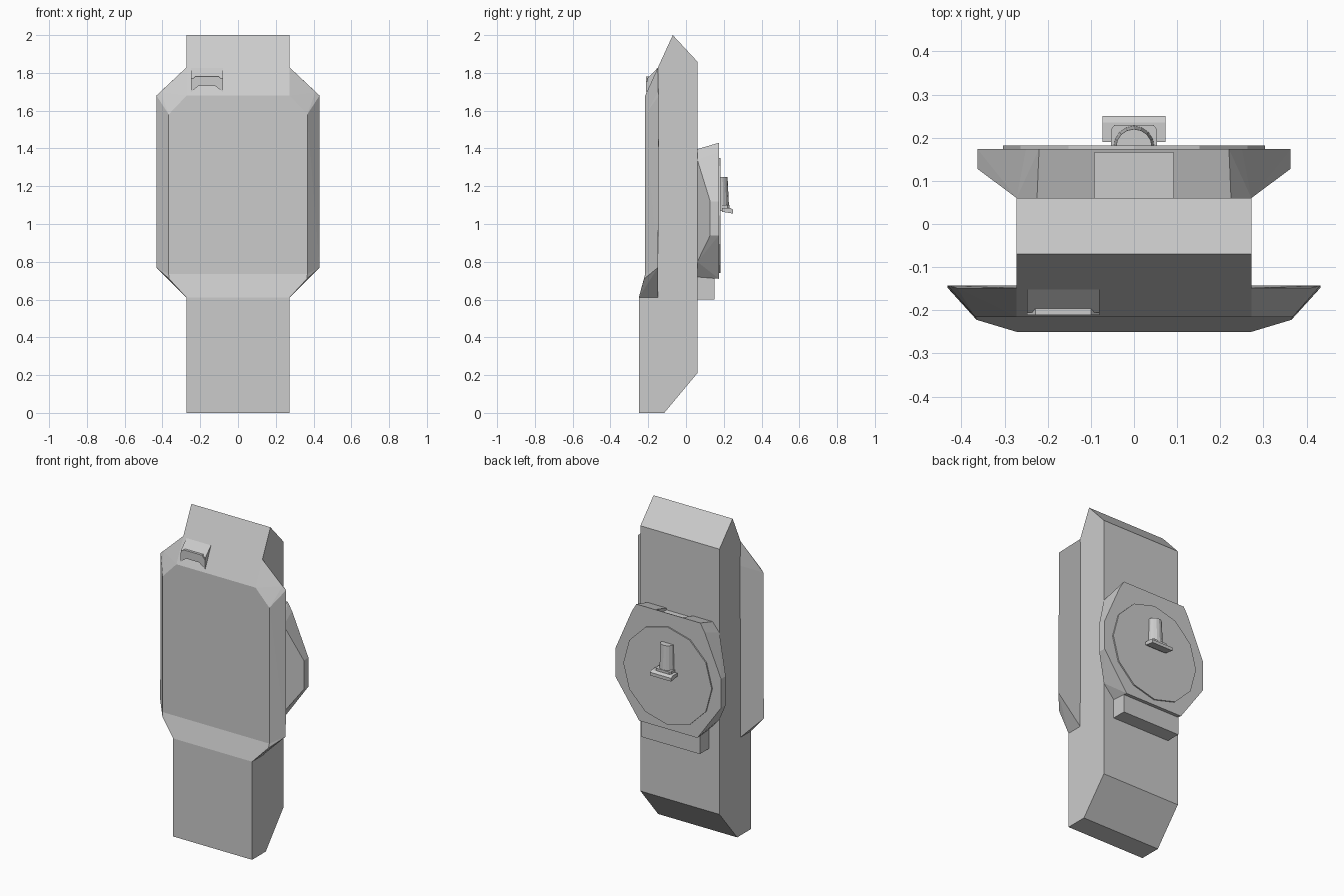
import bpy, bmesh
from math import sin, cos, pi

if "Cube" in bpy.data.objects:
    bpy.data.objects.remove(bpy.data.objects["Cube"])


def finish(bm, name):
    bmesh.ops.dissolve_limit(bm, angle_limit=0.02, verts=bm.verts, edges=bm.edges)
    bmesh.ops.recalc_face_normals(bm, faces=bm.faces)
    me = bpy.data.meshes.new(name)
    bm.to_mesh(me)
    bm.free()
    ob = bpy.data.objects.new(name, me)
    bpy.context.collection.objects.link(ob)
    return ob


def hull(name, pts, mirror=True):
    """Convex solid around points, mirrored across x = 0."""
    bm = bmesh.new()
    for x, y, z in pts:
        bm.verts.new((x, y, z))
        if mirror and x:
            bm.verts.new((-x, y, z))
    bmesh.ops.convex_hull(bm, input=bm.verts)
    return finish(bm, name)


def prism(name, pts, vec):
    """Extrude a closed profile along vec."""
    bm = bmesh.new()
    f = bm.faces.new([bm.verts.new(p) for p in pts])
    ext = bmesh.ops.extrude_face_region(bm, geom=[f], use_keep_orig=True)
    bmesh.ops.translate(bm, vec=vec, verts=[v for v in ext['geom'] if isinstance(v, bmesh.types.BMVert)])
    return finish(bm, name)


def box(name, x0, x1, y0, y1, z0, z1):
    return hull(name, [(x, y, z) for x in (x0, x1) for y in (y0, y1) for z in (z0, z1)], False)


# Main body: side profile across the width
side = [(-.25, 0), (-.115, 0), (.06, .21), (.06, 1.86), (-.07, 2), (-.148, 1.83), (-.148, .61), (-.25, .61)]
prism("body", [(-.272, y, z) for y, z in side], (.544, 0, 0))

# Wide front plate with bevelled rim, and the chin sloping out to the body
hull("front_plate", [(.367, -.216, .73), (.367, -.216, 1.58), (.272, -.216, 1.68),
                     (.432, -.148, .77), (.432, -.143, 1.68), (.41, -.148, 1.7),
                     (.272, -.148, 1.83), (.272, -.148, .61)])
hull("plate_chin", [(.272, -.25, .61), (.272, -.148, .61), (.365, -.222, .71),
                    (.432, -.148, .77), (.367, -.216, .735)])

# Small arched latch at the top left of the plate
arch = [(-.248, 1.70), (-.21, 1.73), (-.12, 1.73), (-.08, 1.70), (-.08, 1.755), (-.1, 1.78), (-.228, 1.78), (-.248, 1.755)]
prism("latch", [(x, -.211, z) for x, z in arch], (0, .06, 0))
hull("latch_cover", [(x, y, z) for x in (-.248, -.08)
                     for y, z in ((-.205, 1.77), (-.205, 1.745), (-.152, 1.825), (-.152, 1.745))], False)

# Rear mount: bevelled octagonal block with a slot in its top
mount = hull("rear_mount", [(.22, .174, 1.43), (.25, .174, 1.38), (.363, .174, 1.12), (.363, .174, .94),
                            (.2, .174, .71), (.363, .128, 1.12), (.363, .128, .94),
                            (.225, .055, 1.395), (.272, .06, 1.34), (.272, .06, .8), (.2, .055, .72)])
slot = box("slot_cutter", -.092, .092, .03, .166, 1.385, 1.5)
slot.hide_render = True
slot.hide_viewport = True
cut = mount.modifiers.new("slot", 'BOOLEAN')
cut.operation = 'DIFFERENCE'
cut.object = slot

# Step under the mount
box("mount_step", -.2, .2, .05, .15, .6, .73)

# Twelve-sided dial
ring = [(.304 * cos(i * pi / 6), .17, 1.045 + .304 * sin(i * pi / 6)) for i in range(12)]
prism("dial", ring, (0, .012, 0))

# Rounded clip post with its base and foot
n = 8
post = [(r * cos(i * pi / n), .178 + d * sin(i * pi / n), z)
        for r, d, z in ((.048, .05, 1.08), (.042, .042, 1.25)) for i in range(n + 1)]
hull("clip_post", post, False)
hull("clip_base", [(.053, .178, 1.07), (.053, .178, 1.1), (.053, .22, 1.07), (.053, .22, 1.1),
                   (.045, .23, 1.07), (.045, .23, 1.1)])
hull("clip_foot", [(.073, .19, 1.065), (.073, .19, 1.085), (.073, .235, 1.085), (.073, .25, 1.075), (.073, .25, 1.055)])
